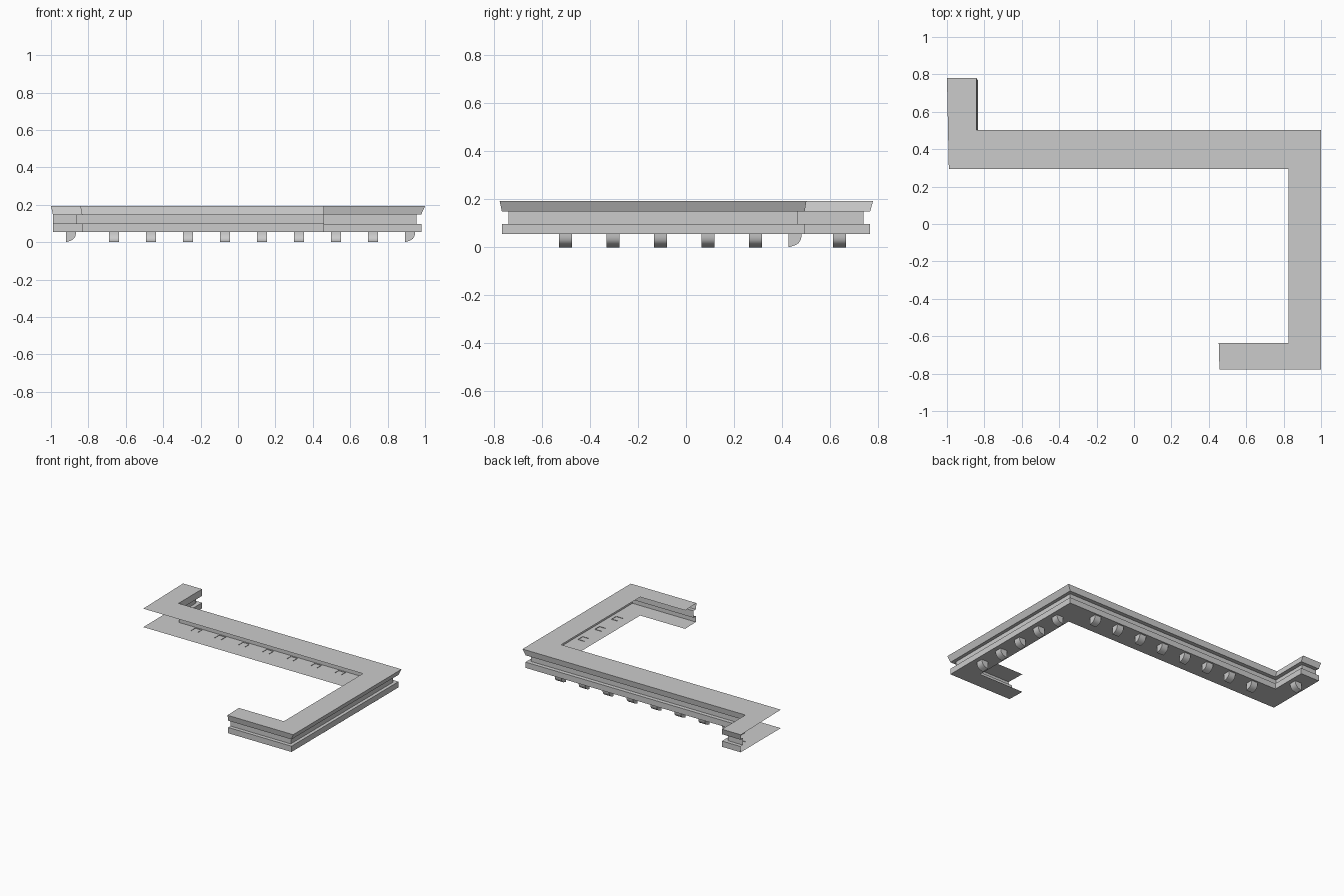
import bpy, bmesh, math
from mathutils import Matrix, Vector

if "Cube" in bpy.data.objects:
    bpy.data.objects.remove(bpy.data.objects["Cube"])


def make_object(name, bm):
    me = bpy.data.meshes.new(name)
    bm.to_mesh(me)
    bm.free()
    ob = bpy.data.objects.new(name, me)
    bpy.context.collection.objects.link(ob)
    return ob


# Plan path of the cornice at one level: left return, long back, right side, front return
def plan(z, left, step_x, far_y, back_y, right_x, front_y, end_x=0.457):
    pts = [(left, far_y), (step_x, far_y), (step_x, back_y),
           (right_x, back_y), (right_x, front_y), (end_x, front_y)]
    return [Vector((x, y, z)) for x, y in pts]


def inner(z):
    pts = [(-0.99, 0.295), (-0.99, 0.295), (-0.99, 0.295),
           (0.825, 0.295), (0.825, -0.637), (0.453, -0.637)]
    return [Vector((x, y, z)) for x, y in pts]


wide = (-0.99, -0.835, 0.768, 0.495, 0.98, -0.768)
recess = (-0.988, -0.865, 0.740, 0.465, 0.955, -0.740)
crown = (-1.0, -0.843, 0.780, 0.502, 1.0, -0.777)


def strip(name, rows):
    bm = bmesh.new()
    grid = [[bm.verts.new(p) for p in row] for row in rows]
    for a, b in zip(grid, grid[1:]):
        for i in range(len(a) - 1):
            bm.faces.new((a[i], a[i + 1], b[i + 1], b[i]))
    return make_object(name, bm)


# Moulded outer faces, open on the wall side
strip("cornice_moulding", [
    plan(0.055, *wide), plan(0.098, *wide),
    plan(0.098, *recess), plan(0.149, *recess),
    plan(0.149, *wide), plan(0.193, *crown)])


# Flat top and soffit sheets
def sheet(name, level, z, up):
    bm = bmesh.new()
    loop = plan(z, *level) + inner(z)[:2:-1] + [inner(z)[0]]
    f = bm.faces.new([bm.verts.new(p) for p in loop])
    f.normal_update()
    if (f.normal.z > 0) != up:
        f.normal_flip()
    bmesh.ops.triangulate(bm, faces=[f])
    return make_object(name, bm)


sheet("top_sheet", crown, 0.193, True)
sheet("soffit_sheet", wide, 0.055, False)

# Bracket: curved front and two sides; local +x points outward
profile = [(0.027, 0.058), (0.026, 0.042), (0.022, 0.028),
           (0.014, 0.017), (0.0, 0.008), (-0.027, 0.0)]


def bracket(name, x, y, angle):
    bm = bmesh.new()
    sides = []
    for s in (-0.027, 0.027):
        sides.append([bm.verts.new((px, s, pz)) for px, pz in profile + [(-0.027, 0.058)]])
    a, b = sides
    for i in range(len(profile) - 1):
        bm.faces.new((a[i], a[i + 1], b[i + 1], b[i])).smooth = True
    bm.faces.new(a[::-1])
    bm.faces.new(b)
    bmesh.ops.recalc_face_normals(bm, faces=bm.faces)
    # Sharp edges where the curve meets the sides
    for e in bm.edges:
        if len(e.link_faces) == 2 and e.calc_face_angle() > 0.8:
            e.smooth = False
    bm.transform(Matrix.Translation((x, y, 0)) @ Matrix.Rotation(angle, 4, 'Z'))
    return make_object(name, bm)


for i in range(8):
    bracket(f"back_bracket_{i}", -0.663 + 0.1977 * i, 0.455, math.pi / 2)
for i in range(5):
    bracket(f"side_bracket_{i}", 0.92, -0.502 + 0.198 * i, 0)
bracket("return_bracket", -0.893, 0.641, 0)
